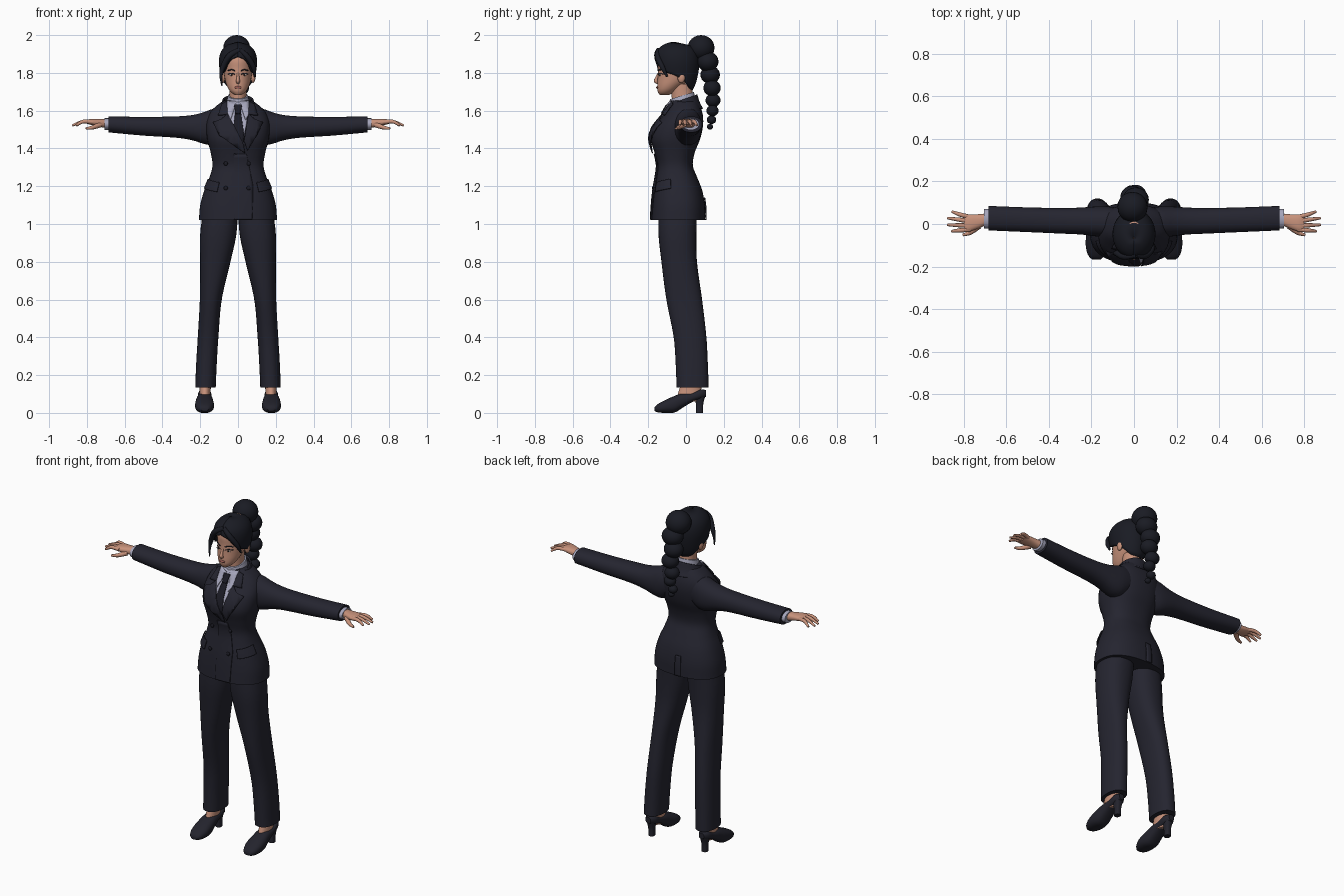
import bpy, bmesh
from math import sin, cos, radians, pi
from mathutils import Vector, Matrix

if "Cube" in bpy.data.objects:
    bpy.data.objects.remove(bpy.data.objects["Cube"])


def material(name, *rgb):
    m = bpy.data.materials.new(name)
    m.use_nodes = True
    m.diffuse_color = (*rgb, 1)
    m.node_tree.nodes["Principled BSDF"].inputs["Base Color"].default_value = (*rgb, 1)
    return m


SUIT = material("navy_suit", .018, .018, .029)
HAIR = material("black_hair", .010, .011, .017)
SKIN = material("skin", .58, .29, .20)
SHIRT = material("lavender_shirt", .38, .38, .50)
TIE = material("dark_tie", .011, .011, .018)
SHOE = material("dark_leather", .017, .017, .026)
LIPS = material("lips", .36, .12, .10)
WHITE = material("eye_white", .55, .50, .48)
IRIS = material("iris", .03, .016, .012)
made = []


def finish(name, bm, mat, mirror=False, thick=0):
    bmesh.ops.recalc_face_normals(bm, faces=bm.faces)
    me = bpy.data.meshes.new(name)
    bm.to_mesh(me)
    bm.free()
    me.materials.append(mat)
    ob = bpy.data.objects.new(name, me)
    bpy.context.collection.objects.link(ob)
    if thick:
        mod = ob.modifiers.new("thickness", "SOLIDIFY")
        mod.thickness, mod.offset = thick, 0
    if mirror:
        ob.modifiers.new("mirror", "MIRROR")
    made.append(ob)
    return ob


def sample(rows, t):
    """Smooth interpolation of table rows whose first column is t."""
    last = len(rows) - 1
    i = max([k for k in range(last) if rows[k][0] <= t], default=0)
    p, q = rows[i], rows[i + 1]
    o, r = rows[max(i - 1, 0)], rows[min(i + 2, last)]
    h = q[0] - p[0]
    u = min(max((t - p[0]) / h, 0), 1)
    out = []
    for k in range(1, len(p)):
        m0 = (q[k] - o[k]) / (q[0] - o[0]) * h
        m1 = (r[k] - p[k]) / (r[0] - p[0]) * h
        d = q[k] - p[k]
        out.append(p[k] + u * (m0 + u * (3 * d - 2 * m0 - m1 + u * (m0 + m1 - 2 * d))))
    return out


def sym(rows):
    return [(z, -w, w, f, b) for z, w, f, b in rows]


def section(rows, t, ang, n, axis="z", off=0):
    """Point on the rounded cross-section at t."""
    a0, a1, b0, b1 = sample(rows, t)
    c, s = cos(ang), sin(ang)
    a = (a0 + a1) / 2 + ((a1 - a0) / 2 + off) * (1 if c > 0 else -1) * abs(c) ** (2 / n)
    b = (b0 + b1) / 2 + ((b1 - b0) / 2 + off) * (1 if s > 0 else -1) * abs(s) ** (2 / n)
    return {"x": (t, a, b), "y": (a, t, b), "z": (a, b, t)}[axis]


def skin_grid(rings, closed):
    bm = bmesh.new()
    vs = [[bm.verts.new(p) for p in ring] for ring in rings]
    count = len(vs[0])
    for lo, hi in zip(vs, vs[1:]):
        for k in range(count if closed else count - 1):
            j = (k + 1) % count
            bm.faces.new((lo[k], lo[j], hi[j], hi[k]))
    if closed:
        bm.faces.new(vs[0])
        bm.faces.new(vs[-1])
    return bm


def loft(name, axis, rows, mat, mirror=False, n=2, steps=24, segs=32):
    t0, t1 = rows[0][0], rows[-1][0]
    rings = [[section(rows, t0 + (t1 - t0) * i / steps, 2 * pi * k / segs, n, axis)
              for k in range(segs)] for i in range(steps + 1)]
    return finish(name, skin_grid(rings, True), mat, mirror)


def patch(name, rows, a0, a1, low, high, mat, off=.004, thick=.006, n=2, cols=16, mirror=False):
    """Sheet lying on a lofted surface between two angles; low and high depend on angle."""
    grid = []
    for i in range(13):
        ring = []
        for k in range(cols + 1):
            a = a0 + (a1 - a0) * k / cols
            z = low(a) + (high(a) - low(a)) * i / 12
            ring.append(section(rows, z, radians(a), n, off=off))
        grid.append(ring)
    return finish(name, skin_grid(grid, False), mat, mirror, thick)


def front(rows, x, z, n=2):
    a0, a1, b0, b1 = sample(rows, z)
    u = min(abs(x) / a1, .97)
    return (b0 + b1) / 2 - (b1 - b0) / 2 * (1 - u ** n) ** (1 / n)


def drape(name, outline, off, mat, mirror=False):
    """Thin cloth piece drawn in x and z, laid on the jacket front."""
    bm = bmesh.new()
    bm.faces.new([bm.verts.new((x, 0, z)) for x, z in outline])
    bmesh.ops.triangulate(bm, faces=bm.faces[:])
    for i in range(-8, 9):
        for co, no in (((i * .02, 0, 0), (1, 0, 0)), ((0, 0, 1.35 + i * .04), (0, 0, 1))):
            bmesh.ops.bisect_plane(bm, geom=bm.verts[:] + bm.edges[:] + bm.faces[:],
                                   plane_co=co, plane_no=no)
    for v in bm.verts:
        v.co.y = front(JACKET, v.co.x, v.co.z, FIT) - off
    return finish(name, bm, mat, mirror, .006)


def tube(name, pts, mat, mirror=False, steps=14, segs=10):
    rows = [(i, *p) for i, p in enumerate(pts)]
    path = [sample(rows, (len(pts) - 1) * i / steps) for i in range(steps + 1)]
    rings = []
    for i, (x, y, z, r) in enumerate(path):
        d = Vector(path[min(i + 1, steps)][:3]) - Vector(path[max(i - 1, 0)][:3])
        u = d.cross(Vector((.3, .9, .2))).normalized()
        v = d.cross(u).normalized()
        rings.append([Vector((x, y, z)) + r * (u * cos(2 * pi * k / segs) + v * sin(2 * pi * k / segs))
                      for k in range(segs)])
    return finish(name, skin_grid(rings, True), mat, mirror)


def blob(name, loc, size, mat, mirror=False):
    bm = bmesh.new()
    bmesh.ops.create_uvsphere(bm, u_segments=20, v_segments=12, radius=1,
                              matrix=Matrix.LocRotScale(Vector(loc), None, Vector(size)))
    return finish(name, bm, mat, mirror)


# Jacket body, sleeves and shirt cuffs
FIT = 2.4
JACKET = sym([(1.02, .207, -.185, .102), (1.1, .2, -.18, .1), (1.18, .178, -.172, .085),
              (1.25, .15, -.16, .058), (1.31, .135, -.152, .036), (1.38, .145, -.167, .047),
              (1.45, .163, -.185, .075), (1.52, .168, -.165, .09), (1.57, .158, -.125, .09),
              (1.61, .132, -.098, .08), (1.655, .075, -.075, .058)])
loft("jacket", "z", JACKET, SUIT, n=FIT, steps=40, segs=48)
loft("sleeves", "x", [(.07, -.06, .075, 1.45, 1.612), (.13, -.062, .083, 1.418, 1.61),
                      (.18, -.058, .082, 1.424, 1.592), (.24, -.05, .078, 1.443, 1.577),
                      (.32, -.046, .075, 1.456, 1.57), (.5, -.038, .078, 1.468, 1.567),
                      (.685, -.03, .085, 1.485, 1.57)], SUIT, True, n=2.2)
loft("shirt_cuffs", "x", [(.66, -.02, .07, 1.497, 1.56), (.706, -.02, .07, 1.497, 1.56)],
     SHIRT, True, steps=2)

# Jacket front panel, pockets, back vent and buttons
drape("front_panel", [(-.02, 1.37), (.045, 1.37), (.08, 1.2), (.075, 1.025), (-.02, 1.025)], .004, SUIT)
patch("pocket_flaps", JACKET, -58, -12, lambda a: 1.17 + (a + 58) * .0004,
      lambda a: 1.22 + (a + 58) * .0004, SUIT, off=.006, n=FIT, mirror=True)
patch("back_vent", JACKET, 90, 97, lambda a: 1.022, lambda a: 1.14, SUIT, n=FIT, cols=3)
for z in (1.19, 1.32):
    for x in (-.065, .056):
        blob("button", (x, front(JACKET, x, z, FIT) - .007, z), (.011, .006, .011), TIE)

# Shirt, tie and lapels
drape("shirt_front", [(-.055, 1.65), (.055, 1.65), (.045, 1.53), (.02, 1.42), (-.045, 1.53)], .004, SHIRT)
collar = loft("shirt_collar", "z", sym([(1.615, .068, -.095, .055), (1.68, .053, -.085, .042)]),
              SHIRT, steps=4)
for v in collar.data.vertices:
    v.co.z += .3 * (v.co.y + .02)
drape("collar_leaves", [(.01, 1.637), (.057, 1.655), (.062, 1.59), (.04, 1.55)], .011, SHIRT, True)
drape("tie_blade", [(-.014, 1.6), (.014, 1.6), (.034, 1.46), (.02, 1.4), (-.03, 1.46)], .009, TIE)
drape("tie_knot", [(-.022, 1.632), (.022, 1.632), (.013, 1.585), (-.013, 1.585)], .017, TIE)
drape("upper_lapels", [(.058, 1.65), (.085, 1.635), (.105, 1.575), (.055, 1.58)], .012, SUIT, True)
for name, s, tip, inner in (("right_lapel", -1, (.037, 1.375), (.03, 1.42)),
                            ("left_lapel", 1, (.05, 1.39), (.032, 1.44))):
    drape(name, [(s * .055, 1.585), (s * .085, 1.556), (s * .132, 1.538), (s * .1, 1.47), tip, inner],
          .013, SUIT)
COLLAR = sym([(1.6, .105, -.1, .088), (1.64, .08, -.085, .066), (1.69, .064, -.07, .05)])
patch("jacket_collar", COLLAR, -25, 205, lambda a: 1.61,
      lambda a: 1.66 + .025 * sin(radians(a)), SUIT, thick=.009, cols=24)

# Trousers
loft("trouser_legs", "z", [(.135, .118, .226, -.05, .12), (.25, .113, .222, -.054, .116),
                           (.4, .104, .213, -.065, .108), (.6, .086, .202, -.104, .085),
                           (.8, .04, .2, -.13, .058), (.95, .008, .2, -.146, .055),
                           (1.1, 0, .18, -.145, .06)], SUIT, True, n=2.3)

# Feet and heeled shoes
loft("ankles", "z", [(.06, .145, .205, -.055, .07), (.11, .145, .205, -.04, .08),
                     (.2, .14, .205, -.01, .08)], SKIN, True, steps=8)
loft("shoes", "y", [(-.167, .157, .197, .01, .03), (-.15, .142, .214, .003, .046),
                    (-.11, .128, .226, 0, .068), (-.06, .129, .226, .002, .09),
                    (-.02, .134, .22, .026, .104), (.03, .14, .214, .056, .108),
                    (.08, .143, .21, .074, .125), (.107, .16, .194, .085, .12)], SHOE, True, n=2.4)
loft("shoe_heels", "z", [(0, .16, .194, .052, .09), (.05, .159, .195, .052, .092),
                         (.1, .148, .206, .04, .105)], SHOE, True, n=2.6, steps=8)

# Hands
loft("palms", "x", [(.69, -.003, .05, 1.507, 1.555), (.73, -.02, .046, 1.514, 1.556),
                    (.78, -.036, .044, 1.525, 1.556), (.8, -.03, .038, 1.53, 1.55)], SKIN, True, n=2.4, steps=10)
for y0, y1, x1 in ((.032, .058, .855), (.012, .028, .877), (-.008, -.004, .877), (-.026, -.034, .857)):
    tube("fingers", [(.77, y0, 1.54, .011), (.82, (y0 + y1) / 2, 1.542, .010), (x1, y1, 1.522, .006)], SKIN, True)
tube("thumbs", [(.73, -.01, 1.525, .015), (.77, -.04, 1.511, .011), (.805, -.052, 1.505, .006)], SKIN, True)

# Head and face
loft("neck", "z", sym([(1.6, .055, -.08, .05), (1.65, .046, -.075, .04), (1.74, .045, -.08, .03)]), SKIN)
HEAD = sym([(1.683, .018, -.138, -.09), (1.7, .04, -.15, -.06), (1.73, .058, -.152, -.02),
            (1.77, .07, -.15, .03), (1.82, .077, -.148, .055), (1.87, .078, -.148, .06),
            (1.92, .065, -.125, .045), (1.95, .035, -.09, .01)])
loft("head", "z", HEAD, SKIN)
blob("ears", (.08, -.025, 1.775), (.012, .02, .028), SKIN, True)
tube("nose", [(0, -.146, 1.797, .006), (0, -.156, 1.772, .008), (0, -.159, 1.757, .011),
              (0, -.148, 1.748, .008)], SKIN)
blob("lips", (0, front(HEAD, 0, 1.723), 1.723), (.02, .006, .007), LIPS)
eye = front(HEAD, .033, 1.79)
blob("eyes", (.033, eye + .001, 1.79), (.014, .004, .006), WHITE, True)
blob("irises", (.033, eye - .002, 1.79), (.0055, .003, .0055), IRIS, True)
for name, z, r in (("eyelashes", 1.796, .0022), ("eyebrows", 1.815, .003)):
    tube(name, [(x, front(HEAD, x, z + dz) - .001, z + dz, r)
                for x, dz in ((.016, -.004), (.034, .002), (.054, -.003))], HAIR, True)

# Swept-back hair cap with face-framing strands
CAP = sym([(1.7, .05, -.12, .025), (1.74, .075, -.14, .045), (1.8, .089, -.15, .06),
           (1.86, .096, -.16, .065), (1.91, .086, -.153, .055), (1.94, .06, -.125, .03),
           (1.956, .028, -.09, -.02), (1.96, .004, -.07, -.062)])
HAIRLINE = [(0, 1.885), (25, 1.865), (50, 1.81), (80, 1.79), (110, 1.76), (140, 1.72), (180, 1.71)]
patch("hair_cap", CAP, -90, 270, lambda a: sample(HAIRLINE, min(a + 90, 270 - a))[0],
      lambda a: 1.96, HAIR, off=0, thick=.01, cols=48)
PART = (.01, -.146, 1.922, .012)
tube("right_fringe", [PART, (-.045, -.153, 1.89, .016), (-.08, -.138, 1.83, .014),
                      (-.09, -.14, 1.78, .008), (-.085, -.148, 1.73, .003)], HAIR)
tube("left_fringe", [PART, (.05, -.15, 1.885, .015), (.082, -.125, 1.83, .013),
                     (.09, -.1, 1.78, .005)], HAIR)
for x in (.02, .045, .068):
    tube("hair_locks", [(x, front(CAP, x, 1.9) + .004, 1.9, .008), (x * .95, -.08, 1.955 - x * .5, .011),
                        (x * .8, -.02, 1.953 - x * .5, .011), (x * .3, .05, 1.92, .008)], HAIR, True)

# Top bun and curled ponytail
blob("bun", (-.007, .08, 1.933), (.071, .071, .067), HAIR)
for i, (y, z, r) in enumerate(((.115, 1.86, .062), (.128, 1.79, .056), (.138, 1.72, .05), (.143, 1.655, .043),
                               (.14, 1.6, .035), (.135, 1.552, .027), (.127, 1.515, .018))):
    blob("ponytail_curl", (.008 * (-1) ** i, y, z), (r, r * .92, r * .85), HAIR)

# Smooth shading with crisp seams
for ob in bpy.context.selected_objects:
    ob.select_set(False)
for ob in made:
    ob.select_set(True)
bpy.context.view_layer.objects.active = made[0]
bpy.ops.object.shade_smooth_by_angle(angle=radians(45))
